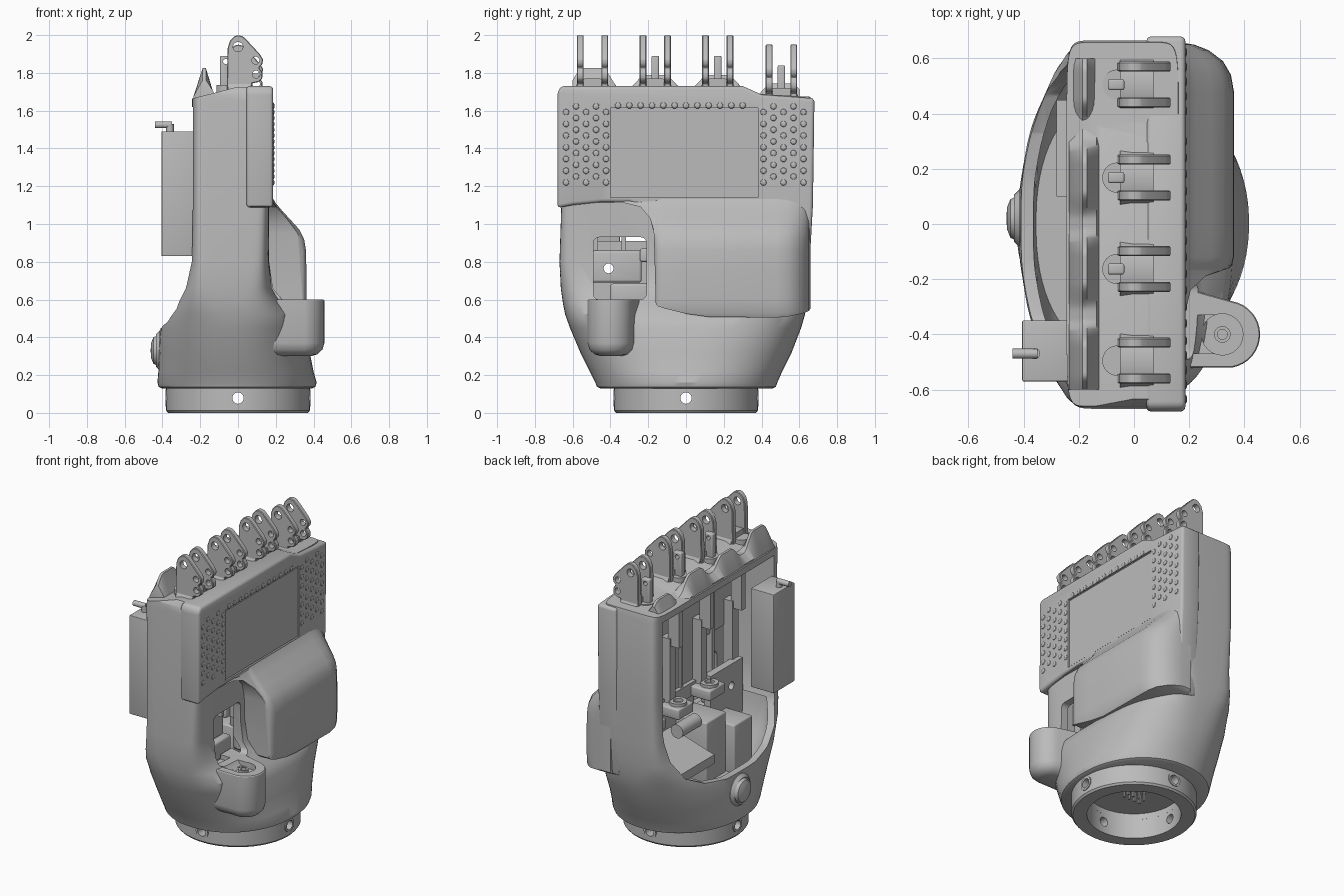
import bpy, bmesh, math
from mathutils import Vector

cube = bpy.data.objects.get("Cube")
if cube:
    bpy.data.objects.remove(cube, do_unlink=True)

grey = bpy.data.materials.new("plain grey")
grey.use_nodes = True
grey.diffuse_color = (0.5, 0.5, 0.5, 1)
for node in grey.node_tree.nodes:
    if node.type == 'BSDF_PRINCIPLED':
        node.inputs["Base Color"].default_value = (0.5, 0.5, 0.5, 1)
        node.inputs["Roughness"].default_value = 0.6
parts = []


def add(name, mesh):
    ob = bpy.data.objects.new(name, mesh)
    bpy.context.scene.collection.objects.link(ob)
    parts.append(ob)
    return ob


def apply(ob, mod):
    bpy.context.view_layer.objects.active = ob
    bpy.ops.object.modifier_apply(modifier=mod.name)


def loft(name, rings, closed=False):
    """Skin a list of equal-length point rings, capped unless closed on itself."""
    bm = bmesh.new()
    vs = [[bm.verts.new(p) for p in r] for r in rings]
    n = len(vs[0])
    pairs = list(zip(vs, vs[1:])) + ([(vs[-1], vs[0])] if closed else [])
    for a, b in pairs:
        for i in range(n):
            j = (i + 1) % n
            bm.faces.new((a[i], a[j], b[j], b[i]))
    if not closed:
        bm.faces.new(vs[0])
        bm.faces.new(vs[-1])
    bmesh.ops.recalc_face_normals(bm, faces=bm.faces)
    mesh = bpy.data.meshes.new(name)
    bm.to_mesh(mesh)
    bm.free()
    mesh.materials.append(grey)
    return add(name, mesh)


def soften(ob, width, segments=3):
    mod = ob.modifiers.new("soften", 'BEVEL')
    mod.width, mod.segments, mod.limit_method = width, segments, 'ANGLE'
    apply(ob, mod)
    return ob


def extrude_x(name, pts, a, b):
    return loft(name, [[(x, y, z) for y, z in pts] for x in (a, b)])


def extrude_y(name, pts, a, b):
    return loft(name, [[(x, y, z) for x, z in pts] for y in (a, b)])


def box(name, x, y, z, bevel=0):
    ob = extrude_x(name, [(y[0], z[0]), (y[1], z[0]), (y[1], z[1]), (y[0], z[1])], *x)
    return soften(ob, bevel) if bevel else ob


def lathe(name, origin, axis, profile, n=40, closed=False):
    q = Vector(axis).to_track_quat('Z', 'Y')
    turn = [2 * math.pi * i / n for i in range(n)]
    return loft(name, [[Vector(origin) + q @ Vector((r * math.cos(t), r * math.sin(t), h))
                        for t in turn] for r, h in profile], closed)


def cylinder(name, origin, axis, r, h, n=24):
    return lathe(name, origin, axis, [(r, 0), (r, h)], n)


def cut(ob, *cutters):
    for c in cutters:
        c.hide_render = True
        mod = ob.modifiers.new("cut", 'BOOLEAN')
        mod.operation, mod.object = 'DIFFERENCE', c
        apply(ob, mod)
        parts.remove(c)
        bpy.data.objects.remove(c, do_unlink=True)
    return ob


def oval(z, x0, x1, y0, y1, power, n=72):
    ring = []
    for i in range(n):
        t = 2 * math.pi * (i + 0.5) / n
        c, s = math.cos(t), math.sin(t)
        u = math.copysign(abs(c) ** (2 / power), c)
        v = math.copysign(abs(s) ** (2 / power), s)
        ring.append(((x0 + x1) / 2 + u * (x1 - x0) / 2, (y0 + y1) / 2 + v * (y1 - y0) / 2, z))
    return ring


# Palm shell: round at the wrist, boxy at the knuckles, hollow inside
shell = loft("palm_shell", [oval(*r) for r in (
    (.13, -.405, .395, -.455, .46, 2.1), (.138, -.42, .41, -.472, .476, 2.1),
    (.16, -.427, .417, -.48, .484, 2.1), (.22, -.422, .4, -.51, .51, 2.2),
    (.32, -.42, .38, -.56, .56, 2.3), (.45, -.41, .36, -.615, .61, 2.6),
    (.52, -.382, .33, -.64, .63, 3), (.58, -.345, .25, -.652, .64, 3.8),
    (.66, -.289, .185, -.663, .65, 6), (.8, -.251, .165, -.67, .655, 9),
    (1.1, -.244, .165, -.66, .665, 12), (1.64, -.244, .165, -.665, .665, 12),
    (1.69, -.244, .16, -.66, .655, 12), (1.725, -.23, .15, -.635, .635, 12))])
opening = [(-.59, 1.62), (-.585, .85), (-.55, .68), (-.47, .55), (-.33, .48), (-.15, .45)]
opening += [(-y, z) for y, z in reversed(opening)]
bowl = loft("bowl_cutter", [oval(*r) for r in (
    (.32, -.355, .31, -.48, .48, 2.3), (.45, -.365, .31, -.56, .56, 2.6),
    (.52, -.34, .28, -.585, .585, 3), (.6, -.29, .18, -.6, .59, 4), (.68, -.24, .115, -.61, .6, 5))])
cut(shell, extrude_x("cavity_cutter", opening, -.7, .115), bowl,
    box("thumb_window_cutter", (.05, .7), (-.49, -.21), (.6, .93), .03),
    cylinder("wrist_cutter", (0, 0, 0), (0, 0, 1), .285, .17, 48),
    extrude_x("little_finger_cutter", [(.28, 1.73), (.36, 1.69), (.9, 1.66), (.9, 1.9), (.28, 1.9)], -.5, .5),
    extrude_y("top_slope_cutter", [(-.4, 1.63), (-.24, 1.665), (-.12, 1.695), (0, 1.727),
                                   (0, 1.9), (-.4, 1.9)], -.9, .9))

# Wrist collar with four screw holes, and contact pins inside
collar = lathe("wrist_collar", (0, 0, 0), (0, 0, 1),
               [(.285, 0), (.37, 0), (.38, .012), (.38, .15), (.285, .15)], 64, True)
for i in range(4):
    d = Vector((round(math.cos(i * math.pi / 2)), round(math.sin(i * math.pi / 2)), 0))
    at = Vector((0, 0, .078))
    cut(collar, cylinder("screw_hole_cutter", at + d * .2, d, .03, .3))
    lathe("screw_bush", at + d * .36, d, [(.03, 0), (.03, .024), (.045, .024), (.045, 0)], 24, True)
for i in range(4):
    for j in (-.02, .02):
        box("contact_pin", (i * .04 - .066, i * .04 - .054), (j - .006, j + .006), (.11, .18))

# Outer cover, arched over the thumb, with recessed screen
cover = soften(extrude_x("outer_cover", [
    (-.68, 1.085), (-.6, 1.1), (-.45, 1.115), (-.3, 1.115), (-.22, 1.085), (-.175, 1.02),
    (-.16, .93), (-.16, .57), (-.05, .535), (.1, .51), (.4, .505), (.635, .53), (.655, .8),
    (.672, 1.1), (.68, 1.665), (.4, 1.685), (.3, 1.73), (-.66, 1.73), (-.68, 1.7)], .045, .186), .026)
cut(cover, box("screen_cutter", (.174, .3), (-.4, .38), (1.14, 1.615)))
box("screen", (.17, .181), (-.395, .375), (1.145, 1.605))


# Grip studs
def stud(y, z):
    lathe("grip_stud", (.184, y, z), (1, 0, 0), [(.018, 0), (.015, .005), (.008, .008)], 10)


for start, columns in ((-.635, 5), (.41, 5)):
    for c in range(columns):
        for r in range(7):
            stud(start + c * .053, 1.22 + r * .062 + (c % 2) * .031)
for i in range(12):
    stud(-.36 + i * .06, 1.628)

# Swelling of the cover over the lower palm, fading out along the thumb arch
side = [(.1, 1.138), (.184, 1.136), (.2, 1.11), (.225, 1.08), (.28, 1.02), (.325, .97),
        (.35, .92), (.36, .86), (.362, .75), (.362, .6), (.357, .53), (.345, .505), (.1, .5)]


def swell(z):
    for (x0, z0), (x1, z1) in zip(side[1:], side[2:-1]):
        if z >= z1:
            return x0 + (x1 - x0) * (z0 - z) / (z0 - z1)
    return side[-2][0]


rings = []
for y, s, low in ((-.62, .6, 1.098), (-.45, .75, 1.112), (-.32, .86, 1.11), (-.24, .9, 1.09),
                  (-.19, .92, 1.03), (-.17, .92, .95), (-.16, .93, .575), (-.15, .97, .565),
                  (-.12, 1, .555), (0, 1, .525), (.12, 1, .508), (.48, 1, .505), (.54, .96, .51),
                  (.59, .85, .52), (.63, .65, .53), (.65, .45, .54), (.658, .25, .55)):
    ring = [(.1 + ((x if z >= low else swell(low)) - .1) * s, y, max(z, low)) for x, z in side[:-1]]
    rings.append(ring + [(.1, y, low)])
loft("cover_swelling", rings)


# Thumb mount: rounded column standing off the lower palm
def thumb_ring(z, r):
    arc = [math.radians(a) for a in range(-80, 81, 10)]
    return [(.335 + r * math.cos(a), -.4 + r * math.sin(a), z) for a in arc] + \
           [(.1, -.33 + r, z), (.1, -.4 - r, z)]


mount = loft("thumb_mount", [thumb_ring(*k) for k in (
    (.3, .05), (.31, .085), (.335, .112), (.37, .122), (.594, .122), (.6, .118))])
cut(mount, cylinder("thumb_pivot_cutter", (.32, -.4, .56), (0, 0, 1), .075, .2),
    box("thumb_slot_cutter", (.05, .32), (-.47, -.33), (.57, .7)))
lathe("thumb_pivot", (.32, -.4, .5), (0, 0, 1), [(.018, 0), (.03, 0), (.03, .09), (.018, .09)], 24, True)

# Scalloped knuckle guard with a broad peak behind each finger
fingers = [(-.495, 0), (-.163, 0), (.168, 0), (.505, -.05)]
rings = []
for i in range(121):
    y = -.6 + i * .01
    near = min(abs(y - f) for f, _ in fingers)
    k = min(1, max(0, (.15 - near) / .1))
    drop = -.045 * min(1, max(0, (y - .28) / .08))
    peak = .11 if y < -.33 else .075
    h = 1.715 + drop + peak * k * k * (3 - 2 * k)
    rings.append([(-.238, y, 1.63), (-.236, y, 1.675 + drop), (-.187, y, h), (-.17, y, h),
                  (-.135, y, 1.71 + drop), (-.1, y, 1.63)])
loft("knuckle_guard", rings)

# Finger hinges: paired drilled plates on a foot, with a tendon lug
hinge = [(-.06, 1.69), (-.055, 1.93), (-.043, 1.968), (-.02, 1.994), (0, 2), (.025, 1.994),
         (.05, 1.97), (.115, 1.9), (.133, 1.87), (.128, 1.845), (.112, 1.828), (.13, 1.8),
         (.128, 1.77), (.11, 1.752), (.075, 1.745), (.07, 1.69)]
plate = extrude_y("hinge_plate", hinge, -.018, .018)
soften(plate, .004, 1)
cut(plate, *[cylinder("pin_hole_cutter", (x, -.1, z), (0, 1, 0), r, .2)
             for x, z, r in ((0, 1.938, .026), (.093, 1.866, .02), (.096, 1.792, .02))])
plate_mesh = plate.data
parts.remove(plate)
bpy.data.objects.remove(plate, do_unlink=True)
for k, (y, drop) in enumerate(fingers):
    for s in (-1, 1):
        ob = add("hinge_plate", plate_mesh)
        ob.location = (0, y + s * .065, drop)
    foot = [(y - .11, 1.69), (y + .11, 1.69), (y + .075, 1.755), (y + .04, 1.77),
            (y - .04, 1.77), (y - .075, 1.755)]
    extrude_x("hinge_foot", [(a, z + drop) for a, z in foot], -.05, .07)
    cylinder("tendon_seat", (-.06, y, 1.66 + drop), (0, 0, 1), .055, .075)
    if k:
        lug = box("tendon_lug", (-.095, -.035), (y - .02, y + .02), (1.68 + drop, 1.89 + drop), .008)
        cut(lug, cylinder("lug_hole_cutter", (-.065, y - .1, 1.86 + drop), (0, 1, 0), .014, .2))

# Side box with its hooked latch
box("side_box", (-.405, -.235), (-.57, -.35), (.83, 1.49), .004)
cylinder("latch_post", (-.36, -.47, 1.48), (0, 0, 1), .02, .05)
cylinder("latch_arm", (-.44, -.47, 1.525), (1, 0, 0), .018, .09)

# Round button on the wrist
lathe("wrist_button", (-.38, .02, .33), (-1, 0, 0),
      [(.11, 0), (.105, .035), (.085, .055), (.078, .05), (.07, .068), (.04, .08), (.01, .082)])

# Inner mechanism: drive bars, bearing rail, motors and boards
for y, _ in fingers:
    box("drive_bar", (-.02, .05), (y - .03, y + .03), (.84, 1.3))
    box("drive_bar_upper", (-.08, .0), (y - .02, y + .02), (1.25, 1.64))
for y in (-.163, .168, .46):
    box("bearing_block", (-.12, .08), (y - .08, y + .08), (.8, .87), .01)
    lathe("bearing_ring", (-.06, y, .86), (0, 0, 1), [(.03, 0), (.055, 0), (.055, .03), (.03, .03)], 24, True)
box("bearing_rail", (.02, .12), (-.2, .59), (.8, .89))
for y in (-.33, 0, .33):
    box("inner_rib", (.03, .12), (y - .012, y + .012), (.86, 1.63))
extrude_y("control_board", [(-.28, .5), (.05, .6), (.05, .66), (-.28, .56)], .1, .45)
box("motor_mount", (-.18, .08), (-.17, .04), (.3, .72), .01)
box("motor_mount_step", (-.24, .0), (-.36, -.17), (.3, .64), .01)
cylinder("thumb_motor", (-.1, .04, .72), (0, 1, 0), .045, .2)

# Thumb bracket and its backing, seen through the palm window
bracket = box("thumb_bracket", (.0, .06), (-.5, -.235), (.69, .86), .015)
backing = box("thumb_backing", (-.05, .0), (-.53, -.19), (.55, .91))
for ob in (bracket, backing):
    cut(ob, cylinder("bracket_hole_cutter", (-.2, -.41, .765), (1, 0, 0), .026, .5))
box("thumb_gearbox", (.0, .09), (-.4, -.2), (.56, .685), .015)

# Smooth shading with crisp edges
bpy.ops.object.select_all(action='DESELECT')
for ob in parts:
    ob.select_set(True)
bpy.context.view_layer.objects.active = parts[0]
bpy.ops.object.shade_smooth_by_angle(angle=math.radians(32))
